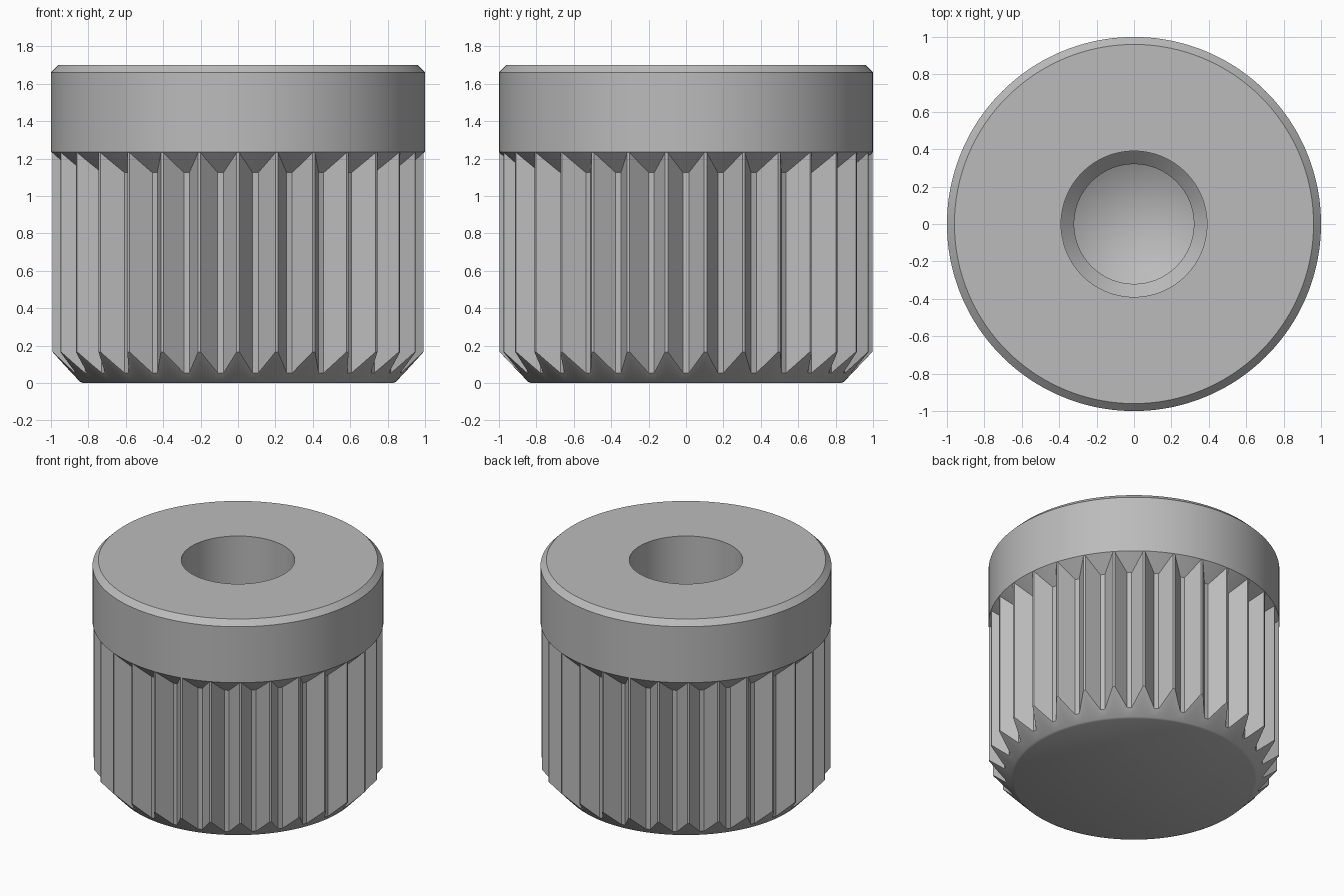
import bpy
import bmesh
from math import sin, cos, pi, radians, atan2, hypot

if "Cube" in bpy.data.objects:
    bpy.data.objects.remove(bpy.data.objects["Cube"])

TEETH = 30
PITCH = 2 * pi / TEETH
RIDGE_R, VALLEY_R = 0.997, 0.89
COLLAR_Z = 1.235

metal = bpy.data.materials.new("plain_grey")
metal.use_nodes = True
GREY = (0.5, 0.5, 0.5, 1)
metal.diffuse_color = GREY
metal.node_tree.nodes["Principled BSDF"].inputs["Base Color"].default_value = GREY


def tooth_outline():
    """Angle and radius round the grip: narrow ridges, straight flanks, narrow valleys."""
    ridge, valley = radians(0.4), PITCH / 2 - radians(1)
    a = (RIDGE_R * cos(ridge), RIDGE_R * sin(ridge))
    b = (VALLEY_R * cos(valley), VALLEY_R * sin(valley))
    flank = []
    for i in range(4):
        t = i / 3
        x, y = (p + (q - p) * t for p, q in zip(a, b))
        flank.append((atan2(y, x), hypot(x, y)))
    tooth = [(-ang, r) for ang, r in reversed(flank)] + flank
    return [(-pi / 2 + k * PITCH + ang, r) for k in range(TEETH) for ang, r in tooth]


OUTLINE = tooth_outline()


def circle(r, z):
    return [(r * cos(a), r * sin(a), z) for a, _ in OUTLINE]


def toothed(height):
    return [(r * cos(a), r * sin(a), height(r)) for a, r in OUTLINE]


def loft(name, rings, cap_start=False, tip=None):
    """Skin a stack of rings, optionally closed by a flat start or a pointed end."""
    bm = bmesh.new()
    loops = [[bm.verts.new(p) for p in ring] for ring in rings]
    n = len(OUTLINE)
    for low, high in zip(loops, loops[1:]):
        for i in range(n):
            j = (i + 1) % n
            bm.faces.new((low[i], low[j], high[j], high[i]))
    if cap_start:
        bm.faces.new(list(reversed(loops[0])))
    if tip is not None:
        point = bm.verts.new((0, 0, tip))
        for i in range(n):
            bm.faces.new((loops[-1][i], loops[-1][(i + 1) % n], point))
    mesh = bpy.data.meshes.new(name)
    bm.to_mesh(mesh)
    bm.free()
    mesh.materials.append(metal)
    obj = bpy.data.objects.new(name, mesh)
    bpy.context.collection.objects.link(obj)
    bpy.ops.object.select_all(action="DESELECT")
    obj.select_set(True)
    bpy.context.view_layer.objects.active = obj
    bpy.ops.object.shade_smooth_by_angle(angle=radians(30))
    return obj


# Serrated grip, with a coned foot and sloped groove ends under the collar
loft("serrated_grip", [
    circle(0.83, 0),
    circle(0.845, 0.007),
    toothed(lambda r: 0.007 + (r - 0.845) * 1.05),
    toothed(lambda r: COLLAR_Z - (1 - r)),
    circle(1, COLLAR_Z),
], cap_start=True)

# Plain collar with a chamfered top edge and flat face
loft("collar", [
    circle(1, COLLAR_Z),
    circle(1, 1.66),
    circle(0.96, 1.70),
    circle(0.39, 1.70),
])

# Blind bore that steps in and ends in a drill point
loft("bore", [
    circle(0.39, 1.70),
    circle(0.39, 0.85),
    circle(0.32, 0.78),
    circle(0.32, 0.70),
], tip=0.52)
